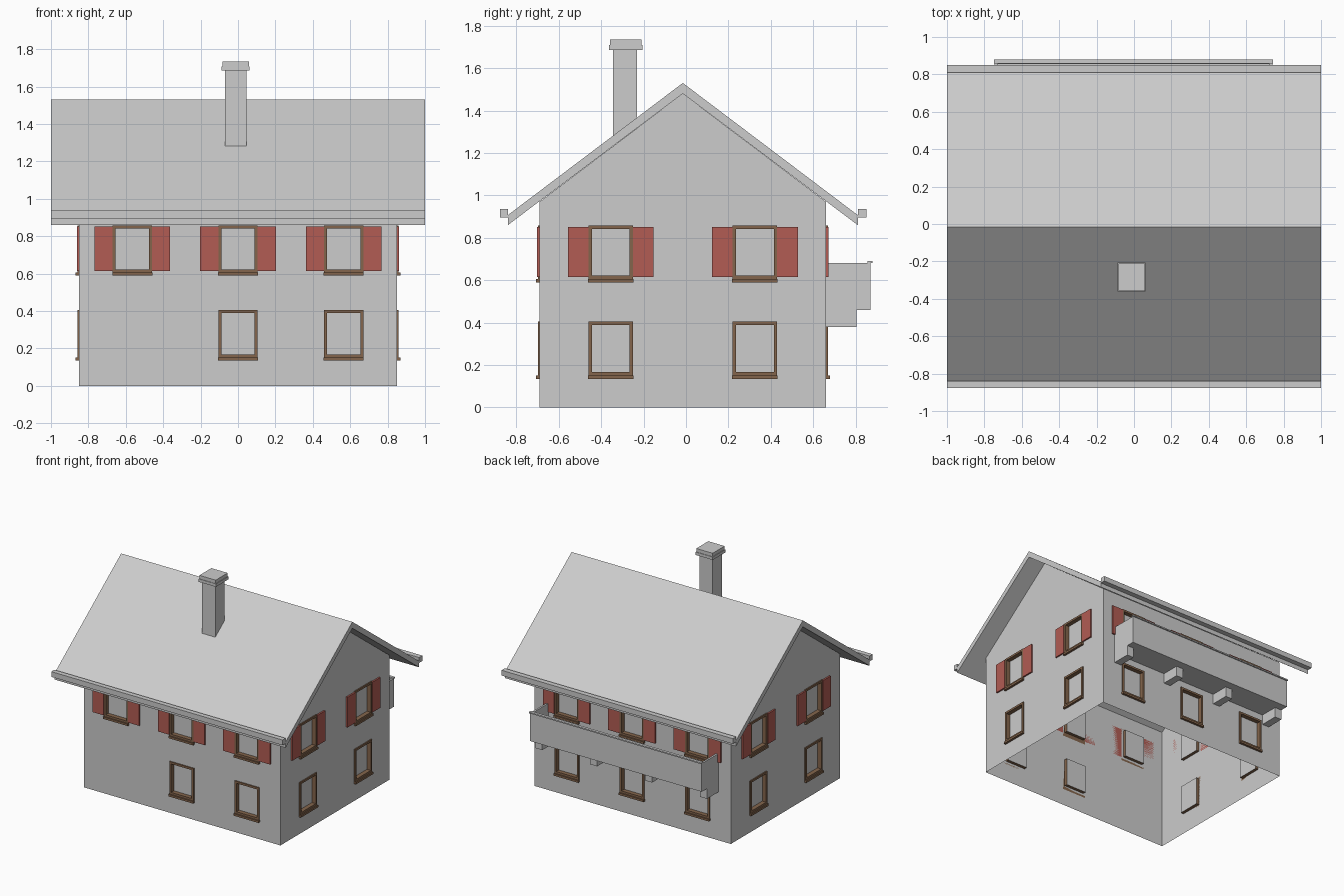
import bpy, bmesh
from mathutils import Vector, Matrix

if "Cube" in bpy.data.objects:
    bpy.data.objects.remove(bpy.data.objects["Cube"], do_unlink=True)


def material(name, r, g, b):
    m = bpy.data.materials.new(name)
    m.use_nodes = True
    m.diffuse_color = (r, g, b, 1)
    m.node_tree.nodes["Principled BSDF"].inputs["Base Color"].default_value = (r, g, b, 1)
    return m


GREY = material("plain grey", 0.604, 0.604, 0.604)
RED = material("shutter red", 0.445, 0.107, 0.087)
BROWN = material("wood brown", 0.23, 0.13, 0.072)


def finish(name, bm, *mats):
    mesh = bpy.data.meshes.new(name)
    bm.to_mesh(mesh)
    bm.free()
    for m in mats:
        mesh.materials.append(m)
    ob = bpy.data.objects.new(name, mesh)
    bpy.context.collection.objects.link(ob)
    return ob


def add_box(bm, x, y, z):
    """Add a box given as (min, max) along each axis."""
    size = [abs(b - a) for a, b in (x, y, z)]
    mid = Vector([(a + b) / 2 for a, b in (x, y, z)])
    bmesh.ops.create_cube(bm, size=1, matrix=Matrix.Translation(mid) @ Matrix.Diagonal((*size, 1)))


def boxes(name, mat, *items):
    bm = bmesh.new()
    for item in items:
        add_box(bm, *item)
    return finish(name, bm, mat)


# Main dimensions
HALF_X, FRONT, BACK = 0.85, -0.69, 0.66
RIDGE_Y, PEAK, WALL_TOP = -0.015, 1.48, 0.97
WIN_HALF, RIM, RECESS = 0.105, 0.016, 0.025
LOWER, UPPER = (0.135, 0.405), (0.59, 0.858)
LONG_ROW = (-0.565, 0, 0.565)
SIDE_ROW = (-0.355, 0.325)

# Windows as (wall axis, outward sign, wall offset, centre along wall, heights)
windows = []
for axis, sign, offset, row in ((1, -1, FRONT, LONG_ROW), (1, 1, BACK, LONG_ROW),
                                (0, -1, -HALF_X, SIDE_ROW), (0, 1, HALF_X, SIDE_ROW)):
    for c in row:
        windows.append((axis, sign, offset, c, UPPER))
        if not (offset == FRONT and c < -0.1):
            windows.append((axis, sign, offset, c, LOWER))


def opening(c, heights):
    """Clear opening inside the frame."""
    return c - WIN_HALF + RIM, c + WIN_HALF - RIM, heights[0] + 2 * RIM, heights[1] - RIM


# Walls: open shell with recessed panes and wooden reveals
bm = bmesh.new()
ends = []
for x in (-HALF_X, HALF_X):
    profile = ((FRONT, 0), (BACK, 0), (BACK, WALL_TOP), (RIDGE_Y, PEAK), (FRONT, WALL_TOP))
    ends.append([bm.verts.new((x, y, z)) for y, z in profile])
left, right = ends
bm.faces.new(right)
bm.faces.new(left[::-1])
bm.faces.new((left[0], right[0], right[4], left[4]))
bm.faces.new((right[1], left[1], left[2], right[2]))
cuts = set()
for axis, sign, offset, c, heights in windows:
    a0, a1, z0, z1 = opening(c, heights)
    cuts |= {(1 - axis, a0), (1 - axis, a1), (2, z0), (2, z1)}
for axis, value in sorted(cuts):
    normal = Vector((0, 0, 0))
    normal[axis] = 1
    bmesh.ops.bisect_plane(bm, geom=bm.verts[:] + bm.edges[:] + bm.faces[:],
                           plane_co=normal * value, plane_no=normal)


def is_pane(face):
    p = face.calc_center_median()
    for axis, sign, offset, c, heights in windows:
        a0, a1, z0, z1 = opening(c, heights)
        if abs(p[axis] - offset) < 0.001 and a0 < p[1 - axis] < a1 and z0 < p.z < z1:
            return True
    return False


bm.normal_update()
panes = [f for f in bm.faces if is_pane(f)]
reveals = bmesh.ops.inset_individual(bm, faces=panes, thickness=0, depth=-RECESS)["faces"]
for f in reveals:
    if f not in panes:
        f.material_index = 1
finish("walls", bm, GREY, BROWN)

# Window frames, sills and shutters
frames, sills, shutters = bmesh.new(), bmesh.new(), bmesh.new()
for axis, sign, offset, c, (z0, z1) in windows:
    def trim(target, a, z, depth):
        d = sorted((offset, offset + sign * depth))
        add_box(target, *((a, d, z) if axis == 1 else (d, a, z)))

    lo, hi = c - WIN_HALF, c + WIN_HALF
    trim(frames, (lo, lo + RIM), (z0 + RIM, z1), 0.009)
    trim(frames, (hi - RIM, hi), (z0 + RIM, z1), 0.009)
    trim(frames, (lo + RIM, hi - RIM), (z1 - RIM, z1), 0.009)
    trim(frames, (lo + RIM, hi - RIM), (z0 + RIM, z0 + 2 * RIM), 0.009)
    trim(sills, (lo - 0.002, hi + 0.002), (z0, z0 + RIM), 0.018)
    if z0 == UPPER[0]:
        trim(shutters, (lo - 0.097, lo), (0.615, 0.852), 0.012)
        trim(shutters, (hi, hi + 0.097), (0.615, 0.852), 0.012)
finish("window_frames", frames, BROWN)
finish("window_sills", sills, BROWN)
finish("shutters", shutters, RED)

# Roof: chevron profile extruded along x
bm = bmesh.new()
chevron = ((-0.84, 0.86), (RIDGE_Y, PEAK), (0.81, 0.86), (0.81, 0.907), (RIDGE_Y, 1.53), (-0.84, 0.907))
a, b = [[bm.verts.new((x, y, z)) for y, z in chevron] for x in (-1, 1)]
for i in range(6):
    j = (i + 1) % 6
    bm.faces.new((a[i], a[j], b[j], b[i]))
for s in (a, b):
    bm.faces.new((s[0], s[1], s[4], s[5]))
    bm.faces.new((s[1], s[2], s[3], s[4]))
bmesh.ops.recalc_face_normals(bm, faces=bm.faces[:])
finish("roof", bm, GREY)

# Gutters along both eaves
boxes("gutters", GREY,
      ((-1, 1), (-0.878, -0.84), (0.895, 0.936)),
      ((-1, 1), (0.81, 0.85), (0.895, 0.936)))

# Chimney with two-tier cap
boxes("chimney", GREY, ((-0.07, 0.045), (-0.345, -0.23), (1.25, 1.69)))
boxes("chimney_cap", GREY,
      ((-0.087, 0.062), (-0.362, -0.206), (1.685, 1.708)),
      ((-0.083, 0.058), (-0.358, -0.21), (1.708, 1.735)))

# Balcony: floor, parapets, handrail and brackets
X0, X1, OUT, BASE, TOP, T = -0.745, 0.74, 0.87, 0.46, 0.68, 0.015
boxes("balcony_floor", GREY, ((X0, X1), (BACK, OUT), (BASE, BASE + 0.02)))
boxes("balcony_parapet", GREY,
      ((X0, X1), (OUT - T, OUT), (BASE + 0.02, TOP)),
      ((X0, X0 + T), (BACK, OUT - T), (BASE + 0.02, TOP)),
      ((X1 - T, X1), (BACK, OUT - T), (BASE + 0.02, TOP)))
boxes("balcony_handrail", GREY, ((X0 - 0.003, X1 + 0.003), (0.857, 0.879), (TOP, 0.69)))
boxes("balcony_brackets", GREY,
      *[((x - 0.03, x + 0.03), (BACK, 0.805), (0.38, BASE)) for x in (-0.715, -0.24, 0.235, 0.71)])
